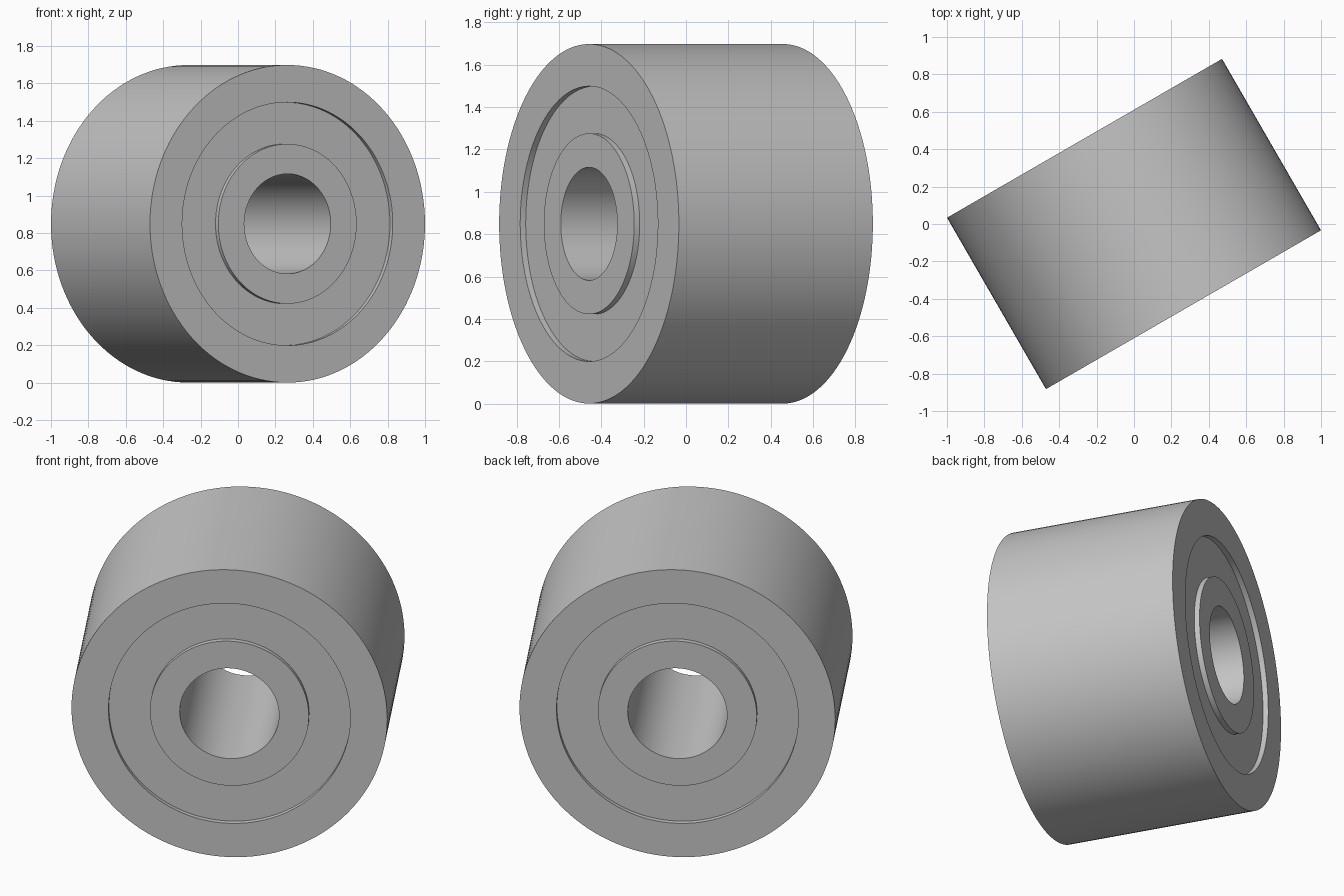
import bpy, bmesh, math
from mathutils import Matrix, Vector

if "Cube" in bpy.data.objects:
    bpy.data.objects.remove(bpy.data.objects["Cube"])

R, HALF = 0.849, 0.529            # outer radius, half width
GROOVE_OUT, GROOVE_IN = 0.65, 0.427
BORE, DEPTH, SEGS = 0.267, 0.03, 128

grey = bpy.data.materials.new("plain_grey")
grey.diffuse_color = (0.56, 0.56, 0.56, 1)
grey.use_nodes = True
grey.node_tree.nodes["Principled BSDF"].inputs["Base Color"].default_value = grey.diffuse_color

# half cross-section (radius, distance along axle), mirrored to the other end
half = [(BORE, HALF), (GROOVE_IN, HALF), (GROOVE_IN, HALF - DEPTH),
        (GROOVE_OUT, HALF - DEPTH), (GROOVE_OUT, HALF), (R, HALF)]
profile = half + [(r, -h) for r, h in reversed(half)]

# revolve the closed section around the axle
bm = bmesh.new()
rings = []
for i in range(SEGS):
    a = 2 * math.pi * i / SEGS
    rings.append([bm.verts.new((r * math.cos(a), r * math.sin(a), h)) for r, h in profile])
n = len(profile)
for i in range(SEGS):
    a, b = rings[i], rings[(i + 1) % SEGS]
    for j in range(n):
        k = (j + 1) % n
        bm.faces.new((a[j], b[j], b[k], a[k]))
bmesh.ops.recalc_face_normals(bm, faces=bm.faces)

# lay the axle flat, turned 30 degrees from the front direction
axle = Vector((0.5, -math.sqrt(3) / 2, 0))
turn = axle.to_track_quat('Z', 'Y').to_matrix().to_4x4()
bm.transform(Matrix.Translation((0, 0, R)) @ turn)

mesh = bpy.data.meshes.new("roller_wheel")
bm.to_mesh(mesh)
bm.free()
mesh.materials.append(grey)
wheel = bpy.data.objects.new("roller_wheel", mesh)
bpy.context.collection.objects.link(wheel)

# smooth round surfaces, sharp rims
bpy.context.view_layer.objects.active = wheel
wheel.select_set(True)
bpy.ops.object.shade_smooth_by_angle(angle=math.radians(30))
